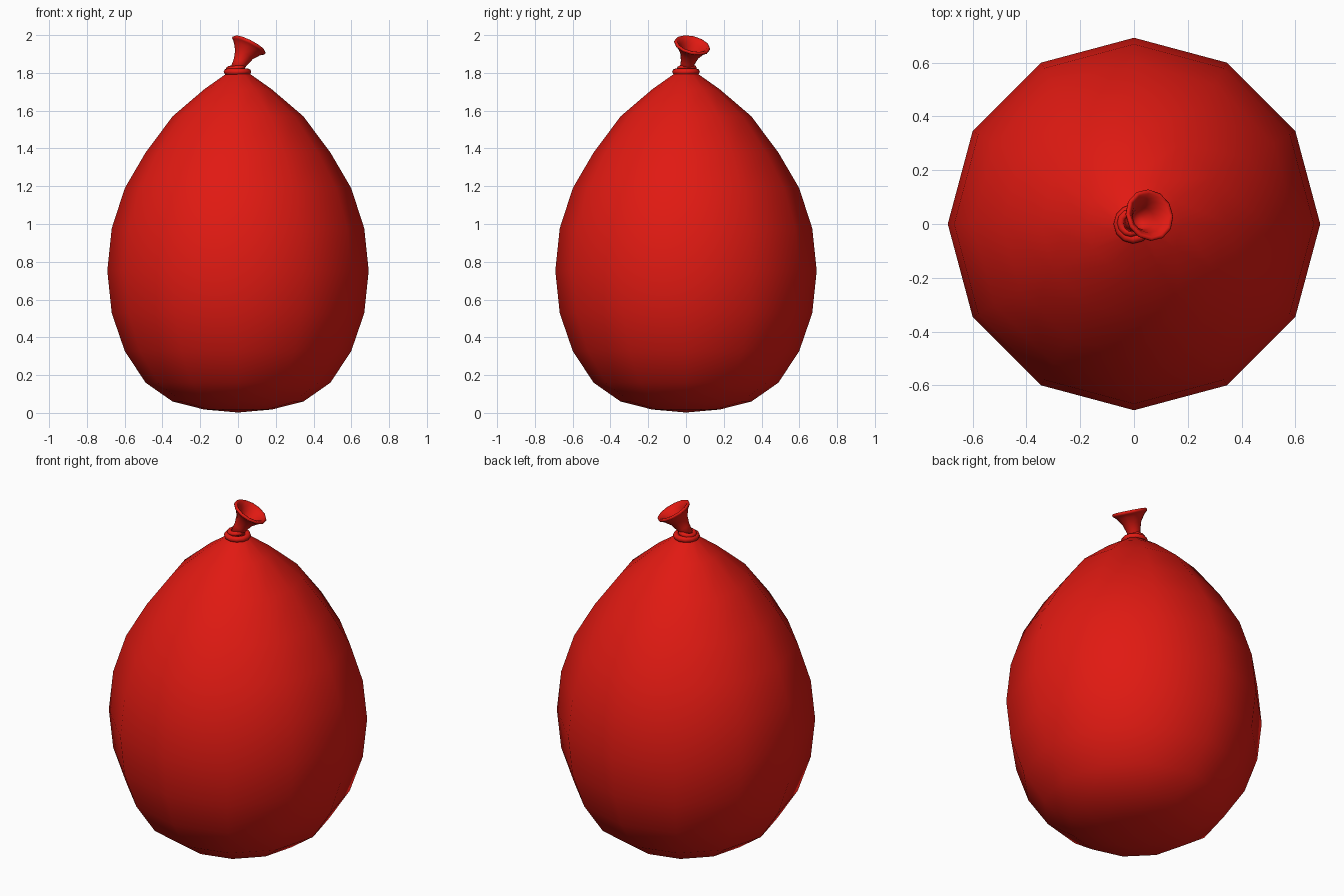
import bpy, bmesh, math
from mathutils import Vector, Matrix

if "Cube" in bpy.data.objects:
    bpy.data.objects.remove(bpy.data.objects["Cube"])

red = bpy.data.materials.new("red_rubber")
red.diffuse_color = (0.75, 0.01, 0.006, 1)
red.use_nodes = True
red.node_tree.nodes["Principled BSDF"].inputs["Base Color"].default_value = red.diffuse_color
SIDES = 12


def lathe(name, profile, matrix=Matrix(), closed=False):
    """Spin (radius, height) points round the local z axis; radius 0 is a pole."""
    bm = bmesh.new()
    rings = []
    for r, z in profile:
        n = 1 if r == 0 else SIDES
        rings.append([bm.verts.new((r * math.cos(math.tau * i / SIDES),
                                    r * math.sin(math.tau * i / SIDES), z)) for i in range(n)])
    pairs = list(zip(rings, rings[1:]))
    if closed:
        pairs.append((rings[-1], rings[0]))
    for a, b in pairs:
        for i in range(SIDES):
            j = (i + 1) % SIDES
            if len(a) == 1:
                bm.faces.new((a[0], b[j], b[i]))
            elif len(b) == 1:
                bm.faces.new((a[i], a[j], b[0]))
            else:
                bm.faces.new((a[i], a[j], b[j], b[i]))
    bmesh.ops.recalc_face_normals(bm, faces=bm.faces)
    for f in bm.faces:
        f.smooth = True
    bm.transform(matrix)
    mesh = bpy.data.meshes.new(name)
    bm.to_mesh(mesh)
    bm.free()
    mesh.materials.append(red)
    obj = bpy.data.objects.new(name, mesh)
    bpy.context.collection.objects.link(obj)
    return obj


def place(loc, axis=(0, 0, 1)):
    turn = Vector((0, 0, 1)).rotation_difference(Vector(axis))
    return Matrix.Translation(loc) @ turn.to_matrix().to_4x4()


def ring(name, major, minor, matrix):
    circle = [(major + minor * math.cos(math.tau * k / 8), minor * math.sin(math.tau * k / 8))
              for k in range(8)]
    return lathe(name, circle, matrix, closed=True)


# Inflated body: sphere-like rings stretched towards the neck
heights = [0.018, 0.06, 0.16, 0.327, 0.528, 0.752, 0.977, 1.19, 1.378, 1.57, 1.713]
body = [(0, 0.002)]
body += [(0.692 * math.sin(math.pi * (k + 1) / 12), z) for k, z in enumerate(heights)]
body += [(0.06, 1.797), (0, 1.825)]
lathe("balloon_body", body)

# Knot: two wrapped rings
ring("knot_lower_ring", 0.056, 0.017, place((-0.003, 0, 1.806)))
ring("knot_upper_ring", 0.038, 0.014, place((-0.012, 0.004, 1.826), (-0.12, -0.05, 1)))

# Flared mouthpiece, leaning over, with an open inside and a rolled lip
axis = Vector((0.44, 0.22, 0.87)).normalized()
mouth = [(0, -0.01), (0.034, 0), (0.038, 0.045), (0.052, 0.09), (0.074, 0.122), (0.089, 0.138),
         (0.096, 0.142), (0.098, 0.15), (0.092, 0.157), (0.082, 0.154),
         (0.064, 0.132), (0.044, 0.095), (0.03, 0.05), (0, 0.04)]
lathe("mouthpiece", mouth, place((-0.008, 0, 1.817), axis))
